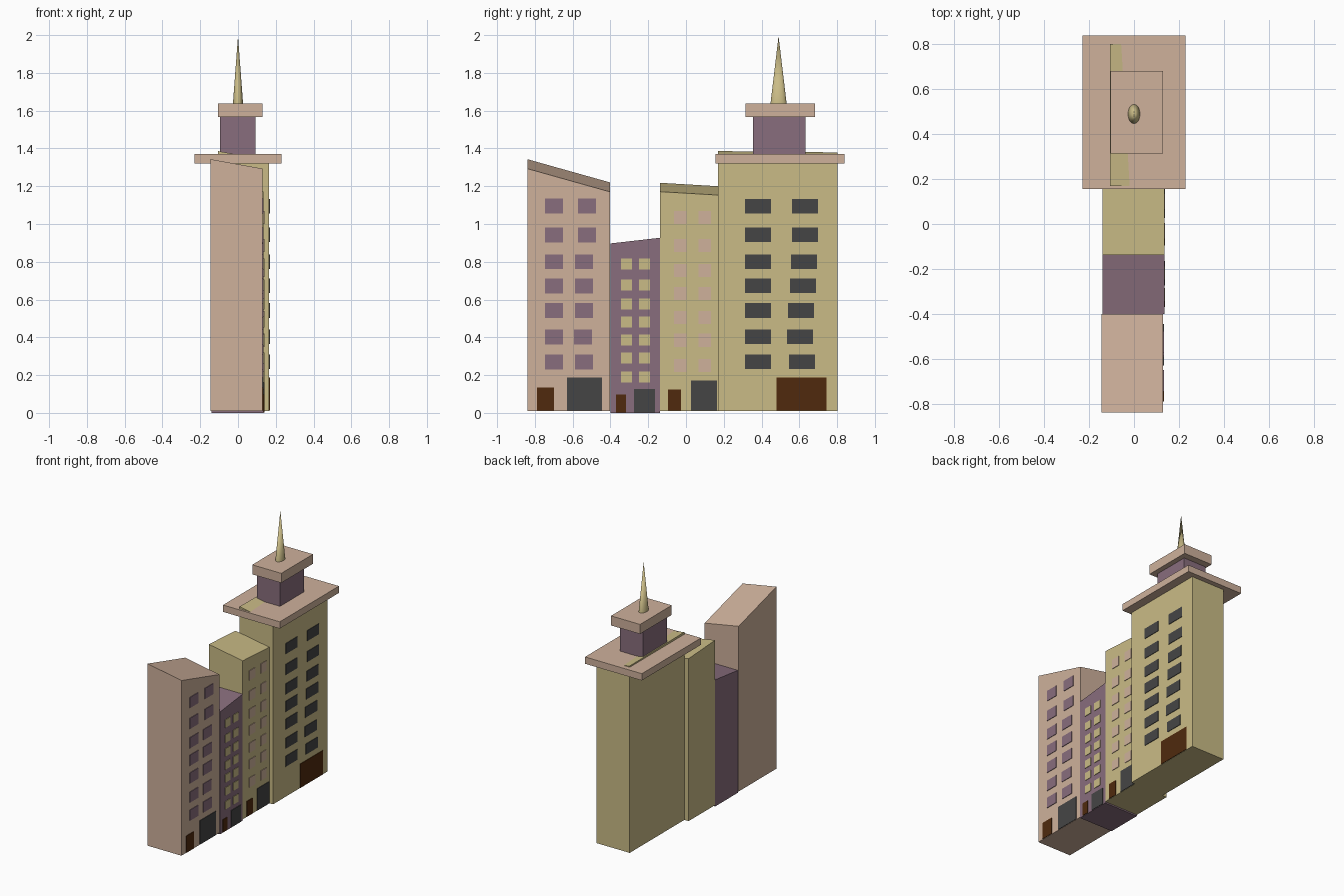
import bpy
import bmesh
import math
from mathutils import Matrix

cube = bpy.data.objects.get("Cube")
if cube:
    bpy.data.objects.remove(cube, do_unlink=True)


def material(name, rgb):
    m = bpy.data.materials.new(name)
    m.use_nodes = True
    m.diffuse_color = (*rgb, 1)
    m.node_tree.nodes["Principled BSDF"].inputs["Base Color"].default_value = (*rgb, 1)
    return m


pink = material("dusty_pink", (0.62, 0.44, 0.33))
sand = material("sand_yellow", (0.59, 0.50, 0.24))
plum = material("plum", (0.25, 0.155, 0.205))
slate = material("dark_slate", (0.06, 0.06, 0.06))
brown = material("door_brown", (0.08, 0.023, 0.004))


def add_box(bm, x, y, z):
    """Add a box spanning the given (low, high) ranges."""
    size = [b - a for a, b in (x, y, z)]
    mid = [(a + b) / 2 for a, b in (x, y, z)]
    mat = Matrix.Translation(mid) @ Matrix.Diagonal((*size, 1))
    return bmesh.ops.create_cube(bm, size=1, matrix=mat)["verts"]


def finish(name, bm, mat):
    mesh = bpy.data.meshes.new(name)
    bm.to_mesh(mesh)
    bm.free()
    mesh.materials.append(mat)
    obj = bpy.data.objects.new(name, mesh)
    bpy.context.collection.objects.link(obj)
    return obj


def block(name, mat, x, y, z, drop_x=0.0, drop_y=0.0):
    """Box whose roof falls by drop_x towards +x and drop_y towards +y."""
    bm = bmesh.new()
    for v in add_box(bm, x, y, z):
        if v.co.z > (z[0] + z[1]) / 2:
            v.co.z -= drop_x * (v.co.x > sum(x) / 2) + drop_y * (v.co.y > sum(y) / 2)
    return finish(name, bm, mat)


PLATE = 0.004


def plates(name, mat, face_x, rects):
    """Thin plates on a +x wall; each rect is (y centre, z centre, width, height)."""
    bm = bmesh.new()
    for y, z, w, h in rects:
        add_box(bm, (face_x - PLATE, face_x + PLATE),
                (y - w / 2, y + w / 2), (z - h / 2, z + h / 2))
    return finish(name, bm, mat)


def windows(name, mat, face_x, columns, rows, w, h):
    """Two columns of windows; the second may shift a little from row to row."""
    first, second = columns
    rects = []
    for z, y2 in zip(rows, second):
        rects += [(first, z, w, h), (y2, z, w, h)]
    return plates(name, mat, face_x, rects)


def door(name, mat, face_x, y, z):
    return plates(name, mat, face_x,
                  [(sum(y) / 2, sum(z) / 2, y[1] - y[0], z[1] - z[0])])


# Building walls
block("pink_building", pink, (-0.145, 0.13), (-0.84, -0.402), (0.01, 1.343), 0.05, 0.123)
block("plum_building", plum, (-0.14, 0.135), (-0.40, -0.138), (0, 0.897), 0, -0.03)
block("sand_building", sand, (-0.14, 0.135), (-0.138, 0.17), (0.01, 1.218), 0.047, 0.018)
block("tower_building", sand, (-0.106, 0.165), (0.17, 0.803), (0.01, 1.386), 0.05, 0.007)

# Tower crown
block("tower_roof_slab", pink, (-0.23, 0.23), (0.155, 0.84), (1.32, 1.37))
block("tower_upper_storey", plum, (-0.095, 0.092), (0.355, 0.632), (1.37, 1.57))
block("tower_upper_slab", pink, (-0.105, 0.13), (0.315, 0.682), (1.567, 1.637))

# Spire, oval in plan
bm = bmesh.new()
bmesh.ops.create_cone(bm, cap_ends=True, segments=32, radius1=1, radius2=0, depth=0.36,
                      matrix=Matrix.Translation((0, 0.49, 1.815))
                      @ Matrix.Diagonal((0.027, 0.043, 1, 1)))
spire = finish("spire", bm, sand)
for f in spire.data.polygons:
    f.use_smooth = len(f.vertices) < 5

# Windows
tall_rows = (1.095, 0.942, 0.80, 0.672, 0.542, 0.402, 0.27)
windows("pink_building_windows", plum, 0.13,
        (-0.698, (-0.524, -0.524, -0.54, -0.54, -0.54, -0.545, -0.54)),
        tall_rows, 0.096, 0.078)
windows("tower_windows", slate, 0.165,
        (0.381, (0.63, 0.63, 0.624, 0.619, 0.608, 0.603, 0.614)),
        tall_rows, 0.137, 0.077)
windows("plum_building_windows", sand, 0.135, (-0.315, [-0.219] * 7),
        (0.788, 0.677, 0.577, 0.481, 0.386, 0.291, 0.19), 0.058, 0.058)
windows("sand_building_windows", pink, 0.135, (-0.03, [0.1] * 7),
        (1.035, 0.886, 0.754, 0.632, 0.505, 0.384, 0.251), 0.067, 0.07)

# Doors and shop fronts
door("pink_building_door", brown, 0.13, (-0.79, -0.70), (0.012, 0.135))
door("pink_building_shopfront", slate, 0.13, (-0.63, -0.445), (0.012, 0.187))
door("plum_building_door", brown, 0.135, (-0.37, -0.318), (0.003, 0.097))
door("plum_building_shopfront", slate, 0.135, (-0.275, -0.164), (0.003, 0.127))
door("sand_building_door", brown, 0.135, (-0.095, -0.027), (0.012, 0.125))
door("sand_building_shopfront", slate, 0.135, (0.026, 0.164), (0.012, 0.172))
door("tower_entrance", brown, 0.165, (0.48, 0.745), (0.012, 0.187))
